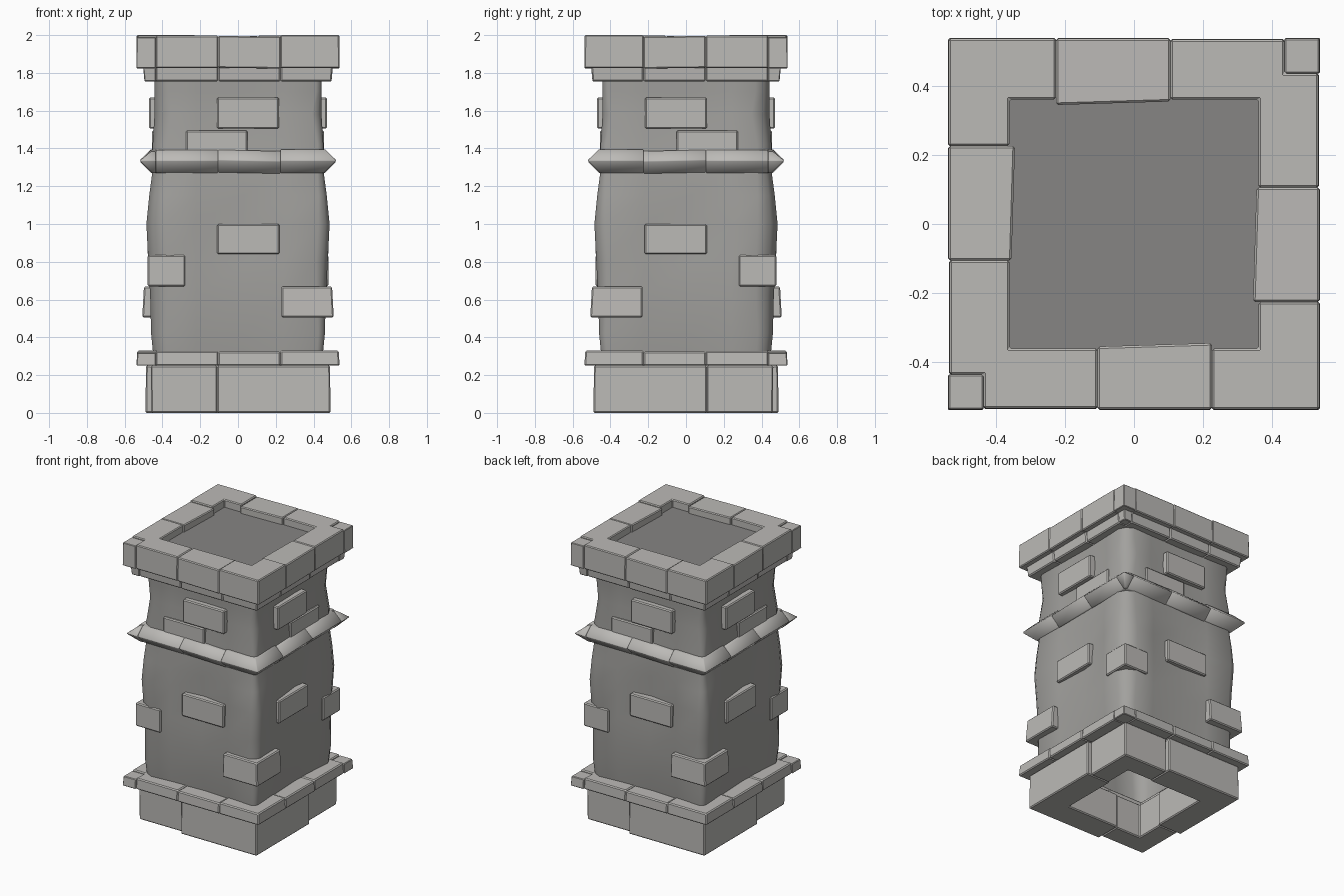
import bpy, bmesh
from mathutils import Matrix

if "Cube" in bpy.data.objects:
    bpy.data.objects.remove(bpy.data.objects["Cube"])

# Plan symmetry: mirror across the front-right diagonal, and a half turn
IDENT = Matrix.Identity(4)
HALF = Matrix(((-1, 0, 0, 0), (0, -1, 0, 0), (0, 0, 1, 0), (0, 0, 0, 1)))
DIAG = Matrix(((0, -1, 0, 0), (-1, 0, 0, 0), (0, 0, 1, 0), (0, 0, 0, 1)))
TWO = [IDENT, HALF]
FOUR = [IDENT, DIAG, HALF, DIAG @ HALF]


def colour(name, rgb):
    m = bpy.data.materials.new(name)
    m.diffuse_color = (*rgb, 1)
    m.use_nodes = True
    m.node_tree.nodes["Principled BSDF"].inputs["Base Color"].default_value = m.diffuse_color
    return m


STONE = colour("stone", (0.50, 0.49, 0.47))
PLASTER = colour("plaster", (0.36, 0.355, 0.34))
FLOOR = colour("floor", (0.24, 0.235, 0.23))


def make(name, verts, faces, smooth=False, bevel=0.0, mat=STONE):
    me = bpy.data.meshes.new(name)
    me.from_pydata(verts, [], faces)
    bm = bmesh.new()
    bm.from_mesh(me)
    bmesh.ops.recalc_face_normals(bm, faces=bm.faces)
    bm.to_mesh(me)
    bm.free()
    for p in me.polygons:
        p.use_smooth = smooth
    me.materials.append(mat)
    ob = bpy.data.objects.new(name, me)
    bpy.context.collection.objects.link(ob)
    if bevel:
        m = ob.modifiers.new("worn_edges", 'BEVEL')
        m.width = bevel
        m.segments = 1
        m.limit_method = 'ANGLE'
    return ob


def stone(name, outline, levels, copies, bevel=0.007, tilt=0.0, smooth=False):
    """Prism from outline(R) at each (z, R) level, repeated by symmetry."""
    verts = []
    for z, r in levels:
        pts = outline(r)
        cx = sum(p[0] for p in pts) / len(pts)
        verts += [(x, y, z + tilt * (x - cx)) for x, y in pts]
    n, k = len(pts), len(levels)
    faces = [tuple(range(n)), tuple(range(n * (k - 1), n * k))]
    for l in range(k - 1):
        for i in range(n):
            j = (i + 1) % n
            faces.append((l * n + i, l * n + j, l * n + n + j, l * n + n + i))
    for i, m in enumerate(copies):
        vs = [tuple((m @ Matrix.Translation(v)).translation) for v in verts]
        make(f"{name}_{i + 1}", vs, faces, smooth, bevel)


# Stone outlines in plan (s = joint position, q = inner half width)
def near_corner(s, q):
    return lambda R: [(s, -R), (R, -R), (R, -s), (q, -s), (q, -q), (s, -q)]


def far_corner(s, q):
    return lambda R: [(-R, -R), (s, -R), (s, -q), (-q, -q), (-q, s), (-R, s)]


def notched_corner(s, q, c):
    return lambda R: [(-c, -R), (s, -R), (s, -q), (-q, -q), (-q, s), (-R, s),
                      (-R, -c), (-c, -c)]


def straight(x0, x1, q):
    return lambda R: [(x0, -R), (x1, -R), (x1, -q), (x0, -q - 0.01)]


def course(name, levels, q, bevel=0.007, t=0.0, smooth=False):
    """Full square ring of stones: corners, notch fillers and middles."""
    def lift(d, g=0.0):
        return [(z + d * (i == len(levels) - 1), r - g) for i, (z, r) in enumerate(levels)]
    stone(name + "_corner", near_corner(0.225, q), levels, TWO, bevel, 0, smooth)
    stone(name + "_notched", notched_corner(-0.105, q, 0.435), lift(-0.003, 0.003), TWO,
          bevel, 0, smooth)
    stone(name + "_filler", lambda R: [(-R, -R), (-0.435, -R), (-0.435, -0.435), (-R, -0.435)],
          lift(-0.012), TWO, bevel * 0.6, 0, smooth)
    stone(name + "_middle", straight(-0.105, 0.225, q - 0.016), lift(-0.006), FOUR,
          bevel, t, smooth)


# Base plinth, open underneath
stone("plinth_large", near_corner(-0.11, 0.30), [(0, 0.49), (0.25, 0.487)], TWO)
stone("plinth_small", far_corner(-0.11, 0.31), [(0, 0.46), (0.25, 0.462)], TWO)

# Belts and crown
course("base_belt", [(0.25, 0.538), (0.33, 0.533)], 0.38)
course("middle_belt", [(1.27, 0.455), (1.335, 0.52), (1.395, 0.462)], 0.38, 0.004, -0.02, True)
course("upper_belt", [(1.755, 0.495), (1.84, 0.502)], 0.38)
course("crown", [(1.825, 0.538), (2.0, 0.536)], 0.36, 0.006, -0.012)

# Wavy plaster body: (z, half width near corners, half width mid face, corner cut)
rings = [(0.27, 0.445, 0.42, 0.03), (0.42, 0.46, 0.44, 0.035), (0.62, 0.465, 0.455, 0.05),
         (0.80, 0.475, 0.45, 0.06), (1.0, 0.485, 0.43, 0.06), (1.15, 0.47, 0.45, 0.045),
         (1.30, 0.45, 0.445, 0.03), (1.42, 0.452, 0.44, 0.03), (1.58, 0.442, 0.422, 0.05),
         (1.70, 0.442, 0.43, 0.03), (1.88, 0.445, 0.44, 0.03)]
verts, faces = [], []
for z, h, m, c in rings:
    w = c + 0.045          # corners beside the notched stones are more worn
    for turn in range(4):
        a, b = (w, c) if turn % 2 == 0 else (c, w)
        side = [(-h + a, -h), (-0.22, -(h + m) / 2), (0.03, -m), (0.24, -(h + m) / 2),
                (h - b, -h), (h - b * 0.35, -h + b * 0.35)]
        for x, y in side:
            for _ in range(turn):
                x, y = -y, x
            verts.append((x, y, z))
n = 24
for l in range(len(rings) - 1):
    for i in range(n):
        j = (i + 1) % n
        faces.append((l * n + i, l * n + j, l * n + n + j, l * n + n + i))
make("plaster_body", verts, faces, smooth=True, mat=PLASTER)

# Roof floor inside the crown
f = 0.42
make("roof_floor", [(-f, -f, 1.945), (f, -f, 1.945), (f, f, 1.945), (-f, f, 1.945)],
     [(0, 1, 2, 3)], mat=FLOOR)

# Exposed bricks on every face: x0, x1, z0, z1, depth
for i, (x0, x1, z0, z1, d) in enumerate([(-0.11, 0.22, 0.84, 1.0, 0.48),
                                         (-0.11, 0.217, 1.505, 1.67, 0.47),
                                         (-0.275, 0.05, 1.37, 1.495, 0.455)]):
    stone(f"wall_brick_{i + 1}", straight(x0, x1, 0.38), [(z0, d), (z1, d)], FOUR)

# Exposed bricks wrapping the corners
stone("low_corner_brick", near_corner(0.23, 0.38), [(0.505, 0.507), (0.668, 0.498)], TWO)
stone("mid_corner_brick", far_corner(-0.28, 0.38), [(0.67, 0.478), (0.835, 0.478)], TWO)
